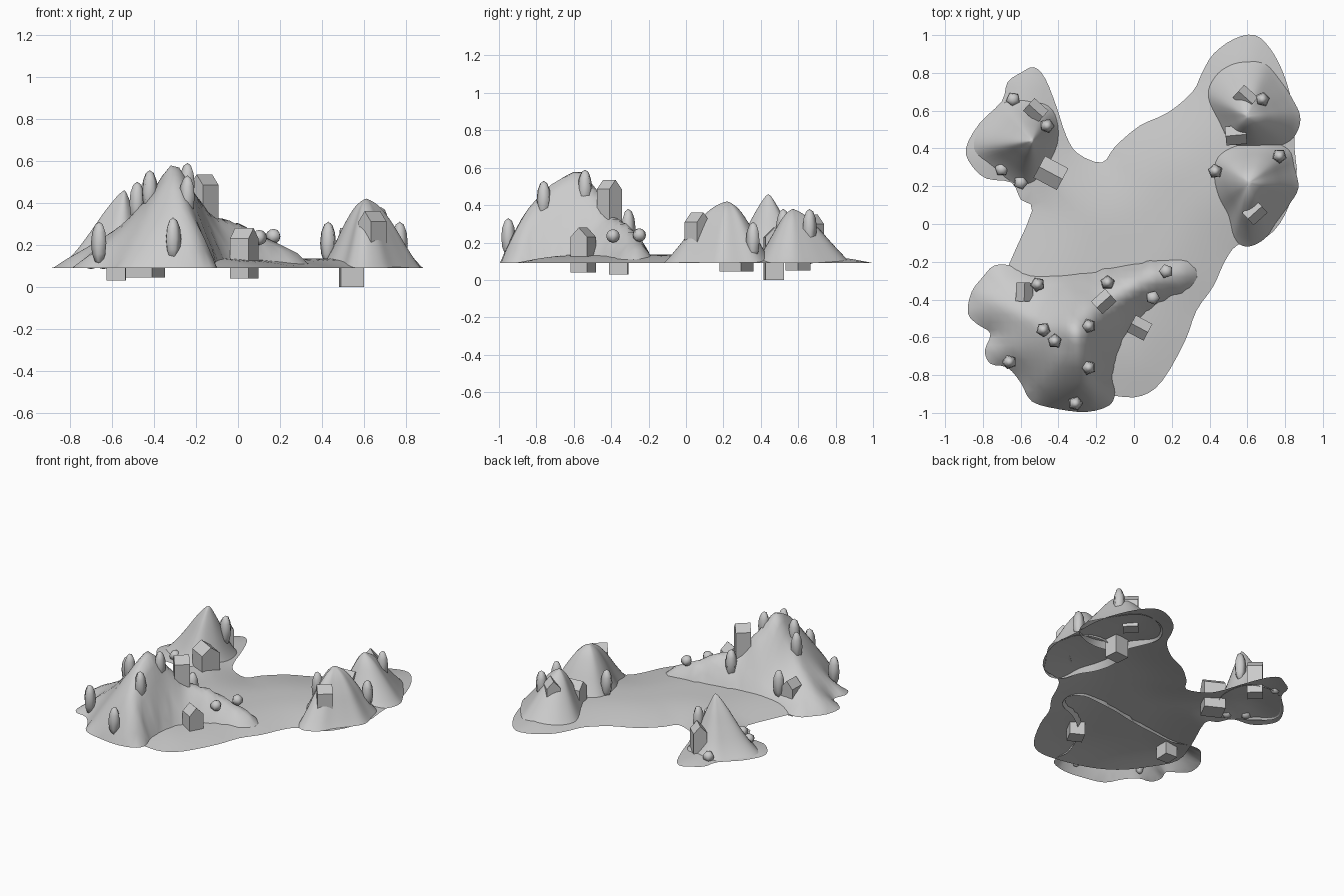
import bpy, bmesh, math
from mathutils import Vector, Matrix
from mathutils.geometry import delaunay_2d_cdt

if "Cube" in bpy.data.objects:
    bpy.data.objects.remove(bpy.data.objects["Cube"])

SEA = 0.09


def finish(name, bm, smooth=True):
    bmesh.ops.recalc_face_normals(bm, faces=bm.faces)
    me = bpy.data.meshes.new(name)
    bm.to_mesh(me)
    bm.free()
    for p in me.polygons:
        p.use_smooth = smooth
    ob = bpy.data.objects.new(name, me)
    bpy.context.collection.objects.link(ob)
    return ob


def spline(a, b, c, d, t):
    return 0.5 * (2 * b + (c - a) * t + (2 * a - 5 * b + 4 * c - d) * t * t
                  + (3 * b - a - 3 * c + d) * t ** 3)


def closed_curve(pts, sub):
    n = len(pts)
    return [[spline(*v, s / sub) for v in zip(pts[i - 1], pts[i], pts[(i + 1) % n], pts[(i + 2) % n])]
            for i in range(n) for s in range(sub)]


def seg_near(p, a, b):
    d = b - a
    t = max(0, min(1, (p - a).dot(d) / d.length_squared))
    return (p - a - d * t).length, t


# Open sheet filling an outline; height(p, distance to the outline)
def sheet(name, outline, height, step, passes=0):
    edge = [Vector(p) for p in closed_curve(outline, 3)]
    ne = len(edge)

    def dist(p):
        return min(seg_near(p, edge[i - 1], edge[i])[0] for i in range(ne))

    k = int(1 / step)
    grid = [Vector((i * step, j * step)) for i in range(-k, k + 1) for j in range(-k, k + 1)]
    grid = [p for p in grid if dist(p) > step * .4]
    vs, _, fs, *_ = delaunay_2d_cdt(edge + grid, [(i, (i + 1) % ne) for i in range(ne)],
                                    [list(range(ne))], 1, 1e-5)
    bm = bmesh.new()
    bv = [bm.verts.new((p.x, p.y, height(p, dist(p)))) for p in vs]
    for f in fs:
        bm.faces.new([bv[i] for i in f])
    bmesh.ops.delete(bm, geom=[v for v in bm.verts if not v.link_faces], context='VERTS')
    inner = [v for v in bm.verts if not v.is_boundary]
    for _ in range(passes):
        bmesh.ops.smooth_vert(bm, verts=inner, factor=.4, use_axis_z=True)
    finish(name, bm)


# Ground: gently domed
coast = [(-.60, .80), (-.53, .83), (-.47, .77), (-.41, .62), (-.36, .47), (-.30, .375), (-.17, .325),
         (-.10, .41), (.03, .52), (.18, .59), (.31, .70), (.36, .80), (.42, .90), (.53, .98),
         (.64, 1.0), (.72, .93), (.79, .80), (.84, .62), (.85, .40), (.86, .24), (.80, .05),
         (.70, -.07), (.55, -.11), (.48, -.20), (.42, -.33), (.33, -.46), (.27, -.62),
         (.15, -.83), (.04, -.91), (-.10, -.91), (-.32, -.86), (-.50, -.76), (-.63, -.60),
         (-.72, -.42), (-.66, -.21), (-.54, .07), (-.60, .13), (-.65, .22), (-.78, .24),
         (-.86, .31), (-.89, .40), (-.82, .53), (-.70, .65), (-.67, .75)]
sheet("ground", coast, lambda p, d: SEA + .045 * math.sin(min(d / .35, 1) * math.pi / 2), .06)

# Main ridge: slopes falling from a branching crest line to the outline
crests = [[(-.27, -.80, .45), (-.29, -.70, .56), (-.31, -.57, .63), (-.24, -.48, .50), (-.14, -.40, .37),
           (0, -.32, .335), (.10, -.275, .275), (.24, -.245, .205)],
          [(-.31, -.57, .63), (-.42, -.56, .44), (-.55, -.50, .30), (-.74, -.41, .18)]]
segs = [(Vector(a), Vector(b)) for c in crests for a, b in zip(c, c[1:])]


def ridge_height(p, de):
    near, total, top = 9, 0, 0
    for a, b in segs:
        d, t = seg_near(p, a.xy, b.xy)
        w = 1 / (d + .01) ** 4
        near, total, top = min(near, d), total + w, top + w * (a.z + (b.z - a.z) * t)
    return SEA + (top / total - SEA) * (1 - (near / (near + de + 1e-6)) ** 1.25)


ridge_outline = [(.355, -.245), (.28, -.17), (.14, -.175), (0, -.19), (-.12, -.215), (-.24, -.235),
                 (-.38, -.25), (-.54, -.26), (-.65, -.22), (-.74, -.22), (-.80, -.28), (-.86, -.36),
                 (-.88, -.47), (-.83, -.53), (-.76, -.58), (-.79, -.67), (-.76, -.74), (-.67, -.76),
                 (-.60, -.84), (-.54, -.94), (-.40, -.98), (-.25, -.995), (-.13, -.96), (-.10, -.89),
                 (-.11, -.80), (-.07, -.68), (-.04, -.62), (.01, -.55), (.08, -.48), (.18, -.41),
                 (.31, -.35)]
sheet("main_ridge", ridge_outline, ridge_height, .04, 2)

# Slope profiles: relative height at 1/4, 1/2 and 3/4 of the way down
SLOPES = {'c': (.88, .62, .29), 'b': (.85, .57, .27), 'a': (.78, .48, .2)}


# Round hills: open sheets running from a peak down to an outline
def hill(name, peak, k, outline, rings=16):
    px, py, pz = peak
    h = [1.04 - (1 - SLOPES[k][0]) * .3, 1, *SLOPES[k], 0, -SLOPES[k][2] * .6]
    bm = bmesh.new()
    top = bm.verts.new(peak)
    prev = None
    for r in range(1, rings + 1):
        t = r / rings
        seg = min(int(t * 4), 3)
        f = spline(*h[seg:seg + 4], t * 4 - seg)
        row = [bm.verts.new((px + (x - px) * t, py + (y - py) * t, SEA + (pz - SEA) * f))
               for x, y in closed_curve(outline, 4)]
        for i in range(len(row)):
            j = (i + 1) % len(row)
            bm.faces.new((prev[i], row[i], row[j], prev[j]) if prev else (top, row[i], row[j]))
        prev = row
    finish(name, bm)


hill("west_hill", (-.54, .44, .46), 'a',
     [(-.58, .67), (-.68, .65), (-.75, .58), (-.84, .47), (-.85, .38), (-.76, .30), (-.61, .205),
      (-.50, .23), (-.41, .38), (-.40, .52), (-.45, .63)])
hill("north_east_hill", (.60, .57, .38), 'b',
     [(.38, .68), (.42, .79), (.50, .86), (.60, .885), (.70, .86), (.78, .76), (.84, .66),
      (.88, .57), (.86, .48), (.79, .41), (.65, .37), (.50, .41), (.43, .54)])
hill("east_hill", (.61, .22, .42), 'c',
     [(.42, .37), (.40, .25), (.43, .13), (.49, .03), (.53, -.08), (.60, -.12), (.69, -.08),
      (.75, 0), (.82, .10), (.87, .19), (.85, .30), (.82, .40), (.70, .46), (.53, .44)])


# Houses: box with a gable roof, ridge along local x
def house(i, x, y, z0, z1, turn, lx=.10, ly=.09):
    bm = bmesh.new()
    eave = z1 - .05
    ends = []
    for sx in (-lx / 2, lx / 2):
        prof = [(-ly / 2, z0), (ly / 2, z0), (ly / 2, eave), (0, z1), (-ly / 2, eave)]
        ends.append([bm.verts.new((sx, a, b)) for a, b in prof])
    for e in ends:
        bm.faces.new(e)
    for k in range(5):
        j = (k + 1) % 5
        bm.faces.new((ends[0][k], ends[0][j], ends[1][j], ends[1][k]))
    bm.transform(Matrix.Translation((x, y, 0)) @ Matrix.Rotation(math.radians(turn), 4, 'Z'))
    finish(f"house_{i}", bm, False)


for i, h in enumerate([(-.52, .60, .05, .30, -42), (-.44, .27, .045, .28, -28, .14, .13),
                       (.59, .67, .10, .35, -42), (.54, .47, 0, .28, 5, .11, .10),
                       (.64, .06, .12, .36, 42), (-.58, -.36, .03, .27, 88),
                       (-.16, -.41, .29, .535, 42), (.03, -.55, .04, .28, -28, .10, .10)]):
    house(i + 1, *h)


# Trees and bushes: five-sided stretched spheres
def plant(name, x, y, z0, z1, r):
    bm = bmesh.new()
    bmesh.ops.create_uvsphere(bm, u_segments=5, v_segments=6, radius=1)
    h = (z1 - z0) / 2
    bm.transform(Matrix.Translation((x, y, z0 + h)) @ Matrix.Rotation(x * 9, 4, 'Z')
                 @ Matrix.Diagonal((r, r, h, 1)))
    finish(name, bm)


trees = [(-.46, .52, .38), (.68, .66, .38), (.77, .36, .31), (.43, .28, .31), (-.51, -.32, .33),
         (-.48, -.56, .50), (-.42, -.62, .555), (-.24, -.54, .59), (-.24, -.76, .53),
         (-.31, -.95, .33), (-.66, -.73, .31), (-.14, -.31, .38)]
for i, (x, y, z) in enumerate(trees):
    plant(f"tree_{i + 1}", x, y, z - .205, z, .04)
bushes = [(.10, -.39, .235), (.17, -.25, .24), (-.64, .66, .12), (-.70, .29, .12), (-.60, .22, .12)]
for i, (x, y, z) in enumerate(bushes):
    plant(f"bush_{i + 1}", x, y, z - .036, z + .036, .038)
